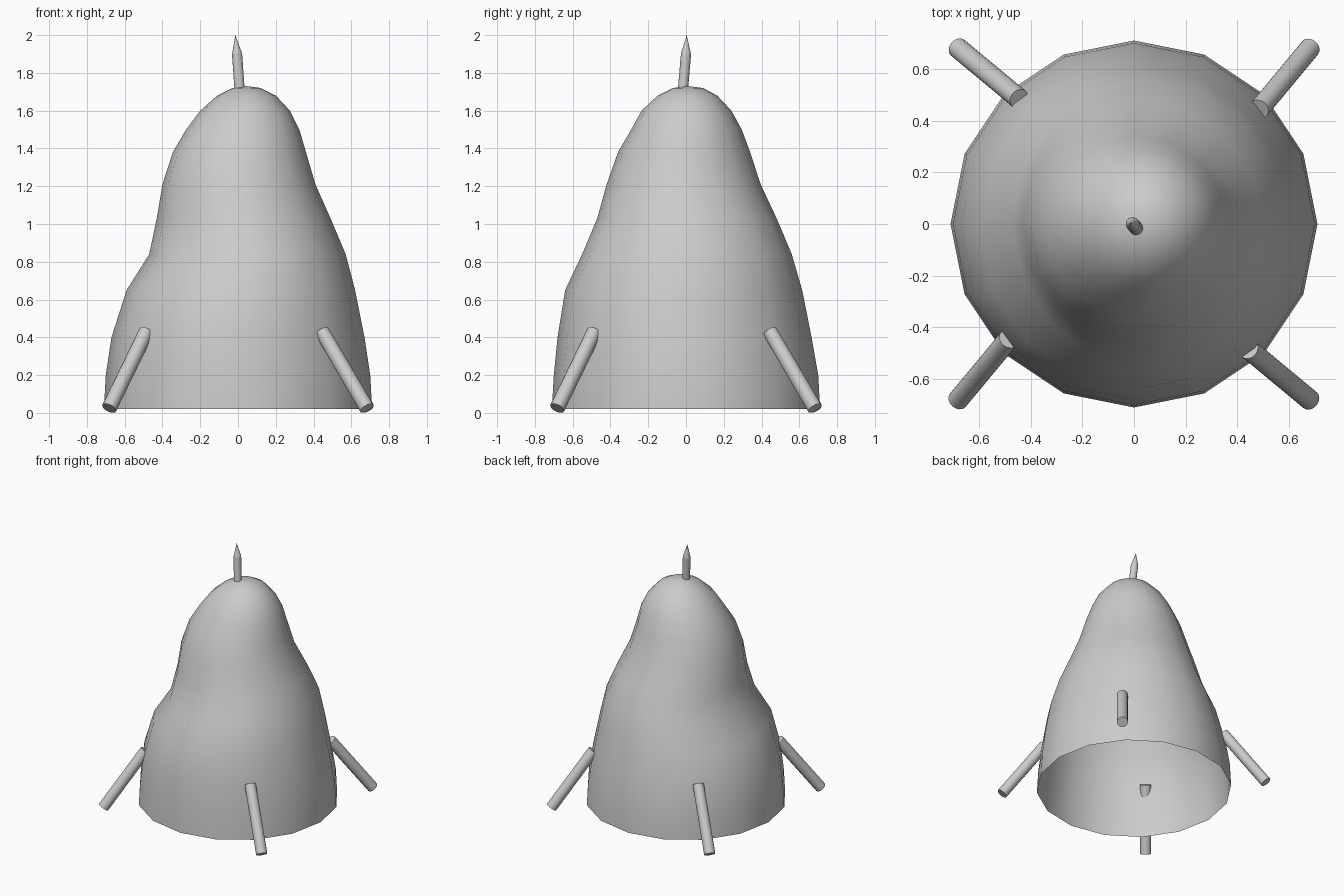
import bpy, bmesh, math
from mathutils import Vector, Matrix

if "Cube" in bpy.data.objects:
    bpy.data.objects.remove(bpy.data.objects["Cube"])

SIDES = 16


def make_object(name, bm, smooth_angle):
    bmesh.ops.recalc_face_normals(bm, faces=bm.faces)
    mesh = bpy.data.meshes.new(name)
    bm.to_mesh(mesh)
    bm.free()
    obj = bpy.data.objects.new(name, mesh)
    bpy.context.collection.objects.link(obj)
    bpy.ops.object.select_all(action='DESELECT')
    obj.select_set(True)
    bpy.context.view_layer.objects.active = obj
    bpy.ops.object.shade_smooth_by_angle(angle=math.radians(smooth_angle))
    return obj


def rod(name, start, end, radius, tip=None):
    """Round rod between two points, with an optional pointed tip."""
    start, end = Vector(start), Vector(end)
    rot = (end - start).to_track_quat('Z', 'Y').to_matrix()
    bm = bmesh.new()
    loops = []
    for p in (start, end):
        loops.append([bm.verts.new(p + rot @ Vector((radius * math.cos(a), radius * math.sin(a), 0)))
                      for a in (2 * math.pi * i / SIDES for i in range(SIDES))])
    for i in range(SIDES):
        j = (i + 1) % SIDES
        bm.faces.new((loops[0][i], loops[0][j], loops[1][j], loops[1][i]))
    bm.faces.new(loops[0])
    if tip:
        point = bm.verts.new(tip)
        for i in range(SIDES):
            bm.faces.new((loops[1][i], loops[1][(i + 1) % SIDES], point))
    else:
        bm.faces.new(loops[1])
    return make_object(name, bm, 35 if not tip else 12)


# Lumpy open-bottomed shell: height, then left, right, front, back extents
rings = [
    (0.02, .71, .71, .71, .71),
    (0.20, .70, .70, .70, .70),
    (0.40, .67, .67, .68, .665),
    (0.65, .59, .62, .64, .615),
    (0.84, .47, .57, .55, .56),
    (1.03, .43, .49, .47, .48),
    (1.21, .40, .41, .42, .395),
    (1.38, .345, .36, .36, .34),
    (1.50, .275, .325, .29, .295),
    (1.60, .20, .275, .235, .24),
    (1.68, .11, .20, .15, .165),
    (1.72, .03, .12, .07, .09),
]
bm = bmesh.new()
loops = []
for z, left, right, front, back in rings:
    cx, rx = (right - left) / 2, (right + left) / 2
    cy, ry = (back - front) / 2, (back + front) / 2
    loops.append([bm.verts.new((cx + rx * math.cos(a), cy + ry * math.sin(a), z))
                  for a in (2 * math.pi * i / SIDES for i in range(SIDES))])
for lo, hi in zip(loops, loops[1:]):
    for i in range(SIDES):
        j = (i + 1) % SIDES
        bm.faces.new((lo[i], lo[j], hi[j], hi[i]))
pole = bm.verts.new((0.045, 0.01, 1.73))
for i in range(SIDES):
    bm.faces.new((loops[-1][i], loops[-1][(i + 1) % SIDES], pole))
make_object("shell", bm, 60)

# Four splayed legs, repeated by quarter turns
for k in range(4):
    turn = Matrix.Rotation(k * math.pi / 2, 3, 'Z')
    rod(f"leg_{k + 1}", turn @ Vector((-.682, -.682, .025)),
        turn @ Vector((-.485, -.445, .43)), 0.04)

# Slightly leaning spike on top
rod("top_spike", (.01, -.018, 1.69), (-.005, 0, 1.90), 0.027, tip=(-.014, .004, 2.0))
